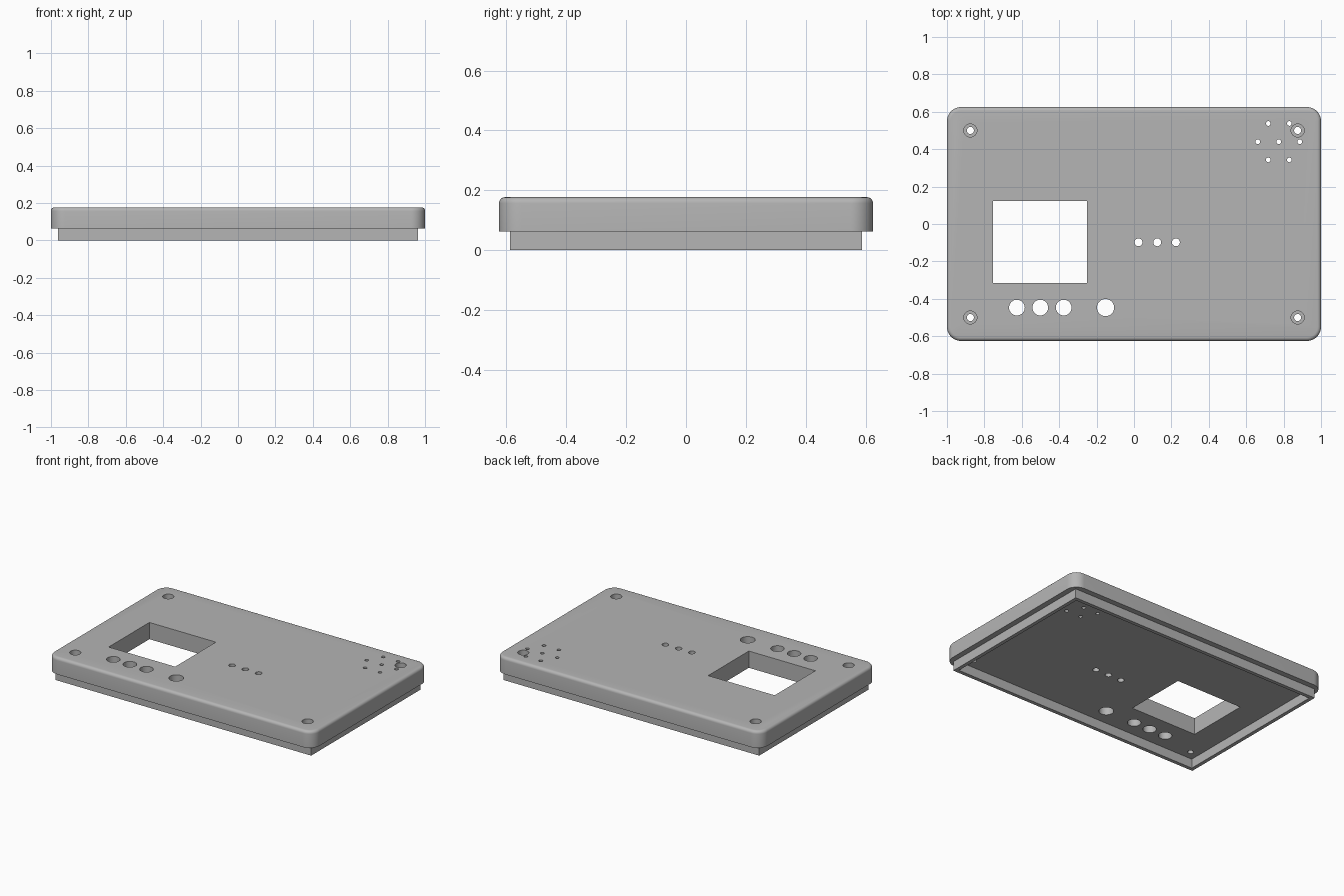
import bpy, bmesh, math
from mathutils import Matrix, Vector

if "Cube" in bpy.data.objects:
    bpy.data.objects.remove(bpy.data.objects["Cube"], do_unlink=True)

HALF_X, HALF_Y, TOP = 1.0, 0.625, 0.177
LID_BOTTOM = 0.063
INSET, WALL = 0.0375, 0.025

grey = bpy.data.materials.new("plastic grey")
grey.use_nodes = True
colour = (0.46, 0.46, 0.46, 1)
grey.diffuse_color = colour
grey.node_tree.nodes["Principled BSDF"].inputs["Base Color"].default_value = colour


def add_object(name, bm):
    mesh = bpy.data.meshes.new(name)
    bm.to_mesh(mesh)
    bm.free()
    mesh.materials.append(grey)
    obj = bpy.data.objects.new(name, mesh)
    bpy.context.collection.objects.link(obj)
    return obj


def box(name, x0, x1, y0, y1, z0, z1, corner=0, fillet=0):
    bm = bmesh.new()
    size = Vector((x1 - x0, y1 - y0, z1 - z0))
    centre = Vector((x0 + x1, y0 + y1, z0 + z1)) / 2
    bmesh.ops.create_cube(bm, size=1, matrix=Matrix.LocRotScale(centre, None, size))
    if corner:
        upright = [e for e in bm.edges if abs(e.verts[0].co.z - e.verts[1].co.z) > 0.01]
        bmesh.ops.bevel(bm, geom=upright, offset=corner, segments=12, profile=0.5, affect='EDGES')
    if fillet:
        rim = [e for e in bm.edges if all(v.co.z > z1 - 0.001 for v in e.verts)]
        bmesh.ops.bevel(bm, geom=rim, offset=fillet, segments=5, profile=0.5, affect='EDGES')
    return add_object(name, bm)


def cylinder(name, x, y, radius, z0, z1):
    bm = bmesh.new()
    bmesh.ops.create_cone(bm, cap_ends=True, segments=32, radius1=radius, radius2=radius,
                          depth=z1 - z0, matrix=Matrix.Translation((x, y, (z0 + z1) / 2)))
    return add_object(name, bm)


def combine(target, tool, operation='DIFFERENCE'):
    bpy.ops.object.select_all(action='DESELECT')
    bpy.context.view_layer.objects.active = target
    target.select_set(True)
    mod = target.modifiers.new("combine", 'BOOLEAN')
    mod.operation, mod.solver, mod.object = operation, 'EXACT', tool
    bpy.ops.object.modifier_apply(modifier=mod.name)
    bpy.data.objects.remove(tool, do_unlink=True)


def drill(x, y, radius, z0=-0.1):
    combine(lid, cylinder("drill", x, y, radius, z0, TOP + 0.1))


# Rounded lid plate with a thin locating lip underneath
lid = box("enclosure_lid", -HALF_X, HALF_X, -HALF_Y, HALF_Y, LID_BOTTOM, TOP, corner=0.075, fillet=0.02)
lx, ly = HALF_X - INSET, HALF_Y - INSET
combine(lid, box("lip", -lx, lx, -ly, ly, 0, LID_BOTTOM + 0.04), 'UNION')
lx, ly = lx - WALL, ly - WALL
combine(lid, box("cavity", -lx, lx, -ly, ly, -0.1, LID_BOTTOM))

# Display window
combine(lid, box("window", -0.753, -0.252, -0.316, 0.122, -0.1, TOP + 0.1))

# Counterbored screw holes
for x in (-0.875, 0.875):
    for y in (-0.5, 0.5):
        drill(x, y, 0.019)
        drill(x, y, 0.035, TOP - 0.04)

# Button holes and one larger knob hole
for i in range(3):
    drill(-0.626 + 0.125 * i, -0.447, 0.042)
drill(-0.152, -0.447, 0.046)

# Indicator light holes
for i in range(3):
    drill(0.024 + 0.1 * i, -0.098, 0.021)

# Speaker grille: a centre hole and a ring of six
drill(0.774, 0.44, 0.0125)
for i in range(6):
    a = math.radians(60 * i)
    drill(0.774 + 0.1125 * math.cos(a), 0.44 + 0.1125 * math.sin(a), 0.0125)

# Smooth rounded surfaces, keep hard edges
bpy.ops.object.shade_smooth_by_angle(angle=math.radians(30))
